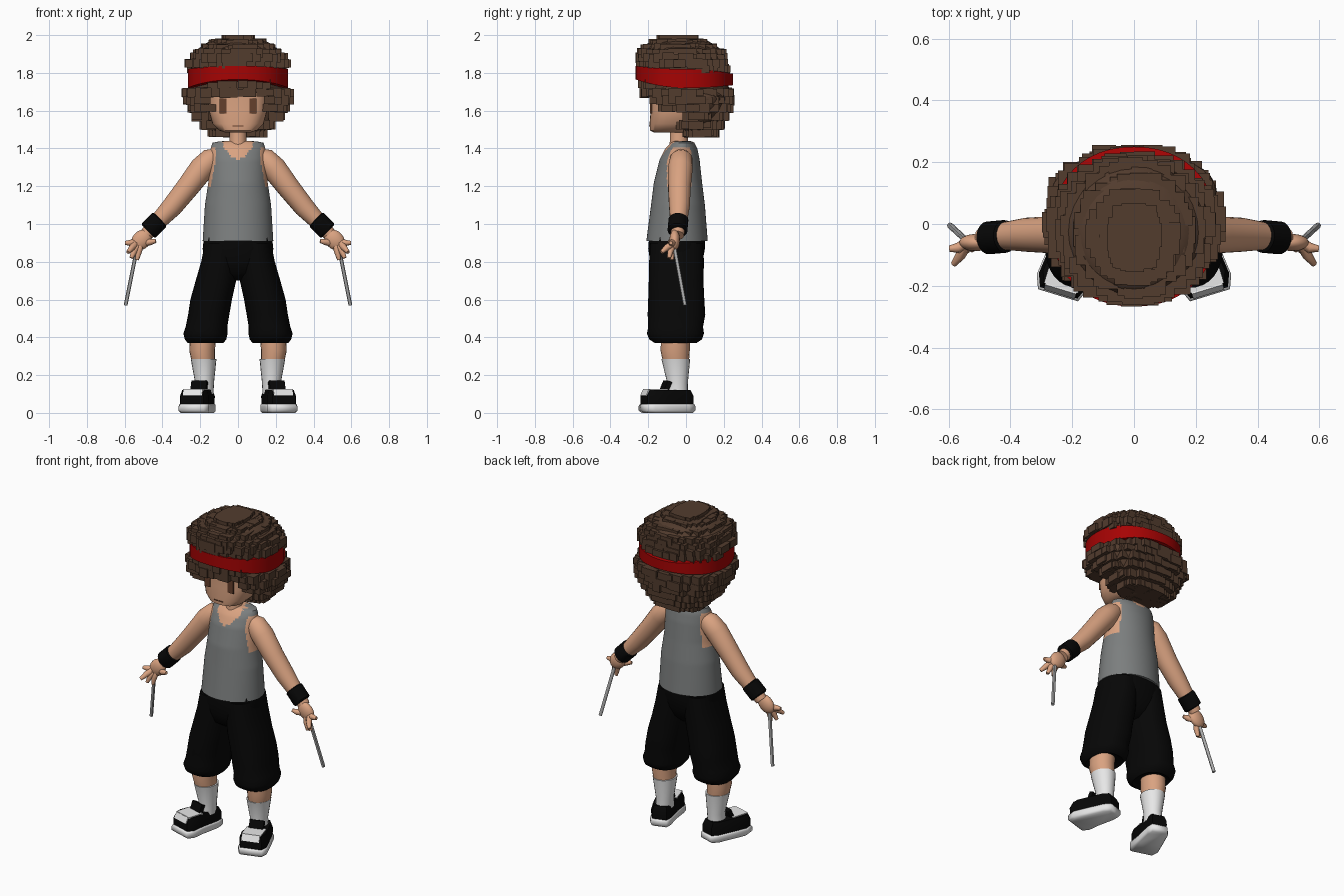
import bpy, bmesh, math, random
from mathutils import Vector, Matrix

random.seed(4)
old = bpy.data.objects.get("Cube")
if old:
    bpy.data.objects.remove(old)


def material(name, r, g, b):
    m = bpy.data.materials.new(name)
    m.use_nodes = True
    m.diffuse_color = (r, g, b, 1)
    bsdf = m.node_tree.nodes["Principled BSDF"]
    bsdf.inputs["Base Color"].default_value = (r, g, b, 1)
    bsdf.inputs["Roughness"].default_value = 0.8
    return m


skin = material("skin", 0.7, 0.365, 0.22)
hair = material("hair_brown", 0.085, 0.045, 0.027)
red = material("band_red", 0.38, 0.001, 0.001)
grey = material("shirt_grey", 0.2, 0.21, 0.21)
black = material("cloth_black", 0.002, 0.002, 0.002)
white = material("white", 0.8, 0.8, 0.8)
steel = material("stick_grey", 0.4, 0.4, 0.4)
eye_brown = material("eye_brown", 0.13, 0.05, 0.025)


def finish(bm, name, *mats, smooth=45):
    bmesh.ops.recalc_face_normals(bm, faces=bm.faces)
    me = bpy.data.meshes.new(name)
    bm.to_mesh(me)
    bm.free()
    ob = bpy.data.objects.new(name, me)
    bpy.context.collection.objects.link(ob)
    for m in mats:
        me.materials.append(m)
    if smooth:
        bpy.ops.object.select_all(action='DESELECT')
        ob.select_set(True)
        bpy.context.view_layer.objects.active = ob
        bpy.ops.object.shade_smooth_by_angle(angle=math.radians(smooth))
    return ob


def skin_rings(rings):
    """Join rings of points into a closed, capped bmesh."""
    bm = bmesh.new()
    vs = [[bm.verts.new(p) for p in ring] for ring in rings]
    n = len(vs[0])
    for a, b in zip(vs, vs[1:]):
        for i in range(n):
            bm.faces.new((a[i], a[(i + 1) % n], b[(i + 1) % n], b[i]))
    bm.faces.new(vs[0])
    bm.faces.new(vs[-1])
    return bm


def oval(z, x, rx, y0, y1, n=32, power=1.0):
    """Horizontal ring, rounded square when power is below one."""
    pts = []
    for i in range(n):
        a = math.tau * i / n
        c, s = math.cos(a), math.sin(a)
        pts.append((x + rx * math.copysign(abs(c) ** power, c),
                    (y0 + y1) / 2 + (y1 - y0) / 2 * math.copysign(abs(s) ** power, s), z))
    return pts


def loft(name, rows, *mats, n=32, power=1.0):
    return finish(skin_rings([oval(*r, n=n, power=power) for r in rows]), name, *mats)


def tube(name, path, mat, n=12):
    """Round limb through points (x, y, z, radius)."""
    pts = [Vector(p[:3]) for p in path]
    rings = []
    for i, p in enumerate(pts):
        t = pts[min(i + 1, len(pts) - 1)] - pts[max(i - 1, 0)]
        u = t.cross(Vector((0, 1, 0.1))).normalized()
        v = t.cross(u).normalized()
        rings.append([p + path[i][3] * (u * math.cos(math.tau * k / n) + v * math.sin(math.tau * k / n))
                      for k in range(n)])
    return finish(skin_rings(rings), name, mat)


def box(bm, centre, size):
    bmesh.ops.create_cube(bm, size=1, matrix=Matrix.Translation(centre) @ Matrix.Diagonal((*size, 1)))


def sample(rows, z):
    """Interpolate a profile at height z."""
    for a, b in zip(rows, rows[1:]):
        if z <= b[0]:
            t = max(0, (z - a[0]) / (b[0] - a[0]))
            return [p + (q - p) * t for p, q in zip(a, b)]
    return list(rows[-1])


# Tank top: neckline and armholes are skin-coloured faces
shirt = [(0.91, 0, 0.187, -0.21, 0.115), (1.1, 0, 0.175, -0.185, 0.1), (1.22, 0, 0.157, -0.17, 0.085),
         (1.34, 0, 0.15, -0.14, 0.072), (1.4, 0, 0.145, -0.11, 0.06), (1.43, 0, 0.135, -0.08, 0.045)]
rows = [sample(shirt, 0.91 + 0.013 * i) for i in range(41)]
rows += [(1.437, 0, 0.1, -0.07, 0.03), (1.44, 0, 0.06, -0.06, 0.02)]
torso = loft("tank_top", rows, grey, skin, n=96)
for f in torso.data.polygons:
    x, y, z = f.center
    neck = abs(x) < 0.078 and z > (1.345 if y < -0.02 else 1.4) + 11 * x * x
    arm = abs(x) > 0.118 and 1.2 < z < 1.41 and abs(y + 0.035) < 0.065
    f.material_index = int(neck or arm)
loft("neck", [(1.36, 0, 0.06, -0.1, 0.02), (1.44, 0, 0.045, -0.085, 0.01), (1.54, 0, 0.045, -0.085, 0.01)], skin)

# Shorts
loft("shorts_hips", [(0.7, 0, 0.06, -0.11, 0.02), (0.74, 0, 0.14, -0.17, 0.06), (0.8, 0, 0.18, -0.19, 0.088),
                     (0.87, 0, 0.187, -0.2, 0.1), (0.93, 0, 0.18, -0.195, 0.1)], black, power=0.85)
for s, side in ((1, "left_"), (-1, "right_")):
    loft(side + "shorts_leg",
         [(0.385, s * 0.175, 0.07, -0.13, 0.03), (0.37, s * 0.172, 0.095, -0.165, 0.055),
          (0.39, s * 0.172, 0.11, -0.195, 0.085), (0.42, s * 0.172, 0.117, -0.207, 0.095),
          (0.455, s * 0.167, 0.11, -0.2, 0.09), (0.52, s * 0.155, 0.109, -0.203, 0.102),
          (0.6, s * 0.142, 0.11, -0.2, 0.097), (0.7, s * 0.117, 0.107, -0.197, 0.092),
          (0.8, s * 0.1, 0.095, -0.195, 0.095), (0.9, s * 0.09, 0.085, -0.19, 0.09)], black, power=0.85)

    # Lower legs and socks
    loft(side + "shin", [(0.26, s * 0.183, 0.06, -0.12, 0.015), (0.33, s * 0.19, 0.068, -0.135, 0.02),
                         (0.42, s * 0.185, 0.07, -0.13, 0.02)], skin, n=20)
    loft(side + "sock", [(0.1, s * 0.18, 0.05, -0.105, 0.01), (0.16, s * 0.177, 0.05, -0.1, 0.01),
                         (0.285, s * 0.182, 0.068, -0.13, 0.022)], white, n=20)

    # Shoe, turned outward
    place = Matrix.Translation((s * 0.185, -0.04, 0)) @ Matrix.Rotation(s * math.radians(17), 4, 'Z')
    outline = [(-0.045, 0.08), (0.045, 0.08), (0.065, 0.04), (0.08, -0.08), (0.088, -0.155),
               (0.07, -0.2), (-0.065, -0.2), (-0.082, -0.16), (-0.068, -0.08), (-0.058, 0.04)]

    def prism(name, layers, mat, smooth=45):
        rings = [[place @ Vector((s * x * k, (y + 0.06) * k - 0.06, z)) for x, y in outline] for z, k in layers]
        finish(skin_rings(rings), side + name, mat, smooth=smooth)

    prism("shoe_sole", [(0, 0.9), (0.012, 1), (0.036, 1), (0.046, 0.96)], white, smooth=100)
    prism("shoe_upper", [(0.04, 0.93), (0.088, 0.94), (0.122, 0.82)], black)
    bm = bmesh.new()
    box(bm, (0, -0.125, 0.123), (0.115, 0.1, 0.008))
    bmesh.ops.create_cube(bm, size=1, matrix=Matrix.Translation((0, -0.184, 0.107))
                          @ Matrix.Rotation(-0.45, 4, 'X') @ Matrix.Diagonal((0.105, 0.008, 0.038, 1)))
    bm.transform(place)
    finish(bm, side + "shoe_straps", white, smooth=0)
    bm = bmesh.new()
    box(bm, (0, 0, 0), (0.085, 0.025, 0.08))
    bm.transform(place @ Matrix.Translation((0, -0.075, 0.13)) @ Matrix.Rotation(-0.4, 4, 'X'))
    finish(bm, side + "shoe_tongue", black, smooth=0)

    # Arm and wristband
    tube(side + "arm", [(s * 0.1, -0.025, 1.37, 0.035), (s * 0.14, -0.025, 1.345, 0.06),
                        (s * 0.19, -0.03, 1.295, 0.066), (s * 0.27, -0.035, 1.19, 0.06),
                        (s * 0.35, -0.035, 1.09, 0.055), (s * 0.44, -0.04, 0.995, 0.042),
                        (s * 0.49, -0.045, 0.94, 0.034)], skin, n=20)
    tube(side + "wristband", [(s * 0.412, -0.04, 1.026, 0.044), (s * 0.417, -0.04, 1.021, 0.053),
                              (s * 0.472, -0.045, 0.966, 0.053), (s * 0.477, -0.045, 0.961, 0.044)], black, n=20)

    # Hand, fingers and thin rod
    bm = bmesh.new()
    bmesh.ops.create_uvsphere(bm, u_segments=16, v_segments=10, radius=1)
    bm.transform(Matrix.Translation((s * 0.512, -0.06, 0.915)) @ Matrix.Rotation(s * -0.75, 4, 'Y')
                 @ Matrix.Diagonal((0.048, 0.028, 0.06, 1)))
    finish(bm, side + "palm", skin)
    fingers = {"thumb": (0.49, 0.435, -0.085, 0.91), "index_finger": (0.515, 0.535, -0.075, 0.81),
               "middle_finger": (0.53, 0.565, -0.09, 0.82), "ring_finger": (0.54, 0.583, -0.13, 0.85),
               "little_finger": (0.54, 0.598, -0.08, 0.9)}
    for name, (base, x, y, z) in fingers.items():
        tube(side + name, [(s * base, -0.06, 0.9, 0.018), (s * (base + x) / 2, (y - 0.075) / 2, (z + 0.9) / 2, 0.017),
                           (s * x, y, z, 0.01)], skin, n=8)
    tube(side + "rod", [(s * 0.535, -0.06, 0.87, 0.01), (s * 0.595, -0.005, 0.57, 0.01)], steel, n=8)

# Head and painted face
loft("head", [(1.485, 0, 0.07, -0.17, 0), (1.495, 0, 0.1, -0.19, 0.02), (1.53, 0, 0.135, -0.193, 0.05),
              (1.6, 0, 0.155, -0.187, 0.06), (1.72, 0, 0.165, -0.19, 0.06)], skin, power=0.75)
for s, side in ((1, "left_"), (-1, "right_")):
    bm = bmesh.new()
    box(bm, (s * 0.08, -0.185, 1.625), (0.038, 0.009, 0.08))
    finish(bm, side + "eye", eye_brown, smooth=0)
bm = bmesh.new()
box(bm, (0, -0.191, 1.518), (0.06, 0.008, 0.005))
finish(bm, "mouth", eye_brown, smooth=0)

# Hair core, kept clear of the face
mop = [(1.46, 0, 0.13, 0, 0.16), (1.5, 0, 0.18, -0.04, 0.19), (1.55, 0, 0.235, -0.12, 0.22),
       (1.6, 0, 0.27, -0.22, 0.25), (1.66, 0, 0.305, -0.25, 0.27), (1.72, 0, 0.29, -0.255, 0.265),
       (1.77, 0, 0.265, -0.255, 0.24), (1.83, 0, 0.285, -0.26, 0.235), (1.88, 0, 0.28, -0.27, 0.23),
       (1.92, 0, 0.25, -0.268, 0.22), (1.95, 0, 0.205, -0.24, 0.17), (1.975, 0, 0.155, -0.2, 0.12),
       (2.0, 0, 0.085, -0.15, 0.06)]
core = []
for z in [r[0] for r in mop[:5]] + [1.68, 1.7, 1.77, 1.83, 1.88, 1.92, 1.95, 1.97]:
    _, _, rx, y0, y1 = sample(mop, z)
    core.append((z, 0, rx * 0.88, max(y0, -0.03) if z < 1.69 else y0 * 0.88, y1 * 0.88))
loft("hair_core", core, hair)

# Blocky curls in rings around the core
bm = bmesh.new()
for z in (1.485, 1.525, 1.57, 1.615, 1.655, 1.695, 1.74, 1.82, 1.85, 1.88, 1.905, 1.93, 1.955, 1.978):
    for k in ((1,) if z < 1.87 else (1, 0.75, 0.5, 0.2)):
        _, _, rx, y0, y1 = sample(mop, z + 0.02 if z > 1.86 else z)
        count = max(3, int(math.tau * (rx + 0.25) / 2 * k / 0.052))
        for i in range(count):
            a = math.tau * (i + random.random() * 0.6) / count
            size = [random.uniform(0.05, 0.09), random.uniform(0.05, 0.09), random.uniform(0.035, 0.055)]
            reach = k * random.uniform(0.93, 1.02)
            x = math.cos(a) * (rx - size[0] / 2) * reach
            y = (y0 + y1) / 2 + math.sin(a) * ((y1 - y0) / 2 - size[1] / 2) * reach
            face = (y < -0.01 and z < 1.6) or (y < -0.06 and abs(x) < 0.145 and z < 1.69)
            band = (z == 1.74 and y > -0.16) or (z == 1.82 and y < 0.05)
            if face or band:
                continue
            box(bm, (x, y, min(z, 2 - size[2] / 2)), size)
for x in (-0.04, 0.045):
    box(bm, (x, -0.04, 1.97), (0.06, 0.2, 0.06))
finish(bm, "hair_curls", hair, smooth=0)

# Headband, arched at the front
rings = []
for grow, top in ((-0.03, 0), (0, 0), (0, 1), (-0.03, 1)):
    ring = []
    for x, y, z in oval(0, 0, 0.266 + grow, -0.267 - grow, 0.25 + grow, n=48, power=0.92):
        front, back = max(0, -y / 0.267) ** 2, max(0, y / 0.25) ** 2
        ring.append((x, y, 1.82 + 0.017 * front - 0.025 * back if top else 1.72 + 0.045 * front + 0.015 * back))
    rings.append(ring)
bm = skin_rings(rings)
bmesh.ops.delete(bm, geom=[f for f in bm.faces if len(f.verts) > 4], context='FACES_ONLY')
finish(bm, "headband", red)
